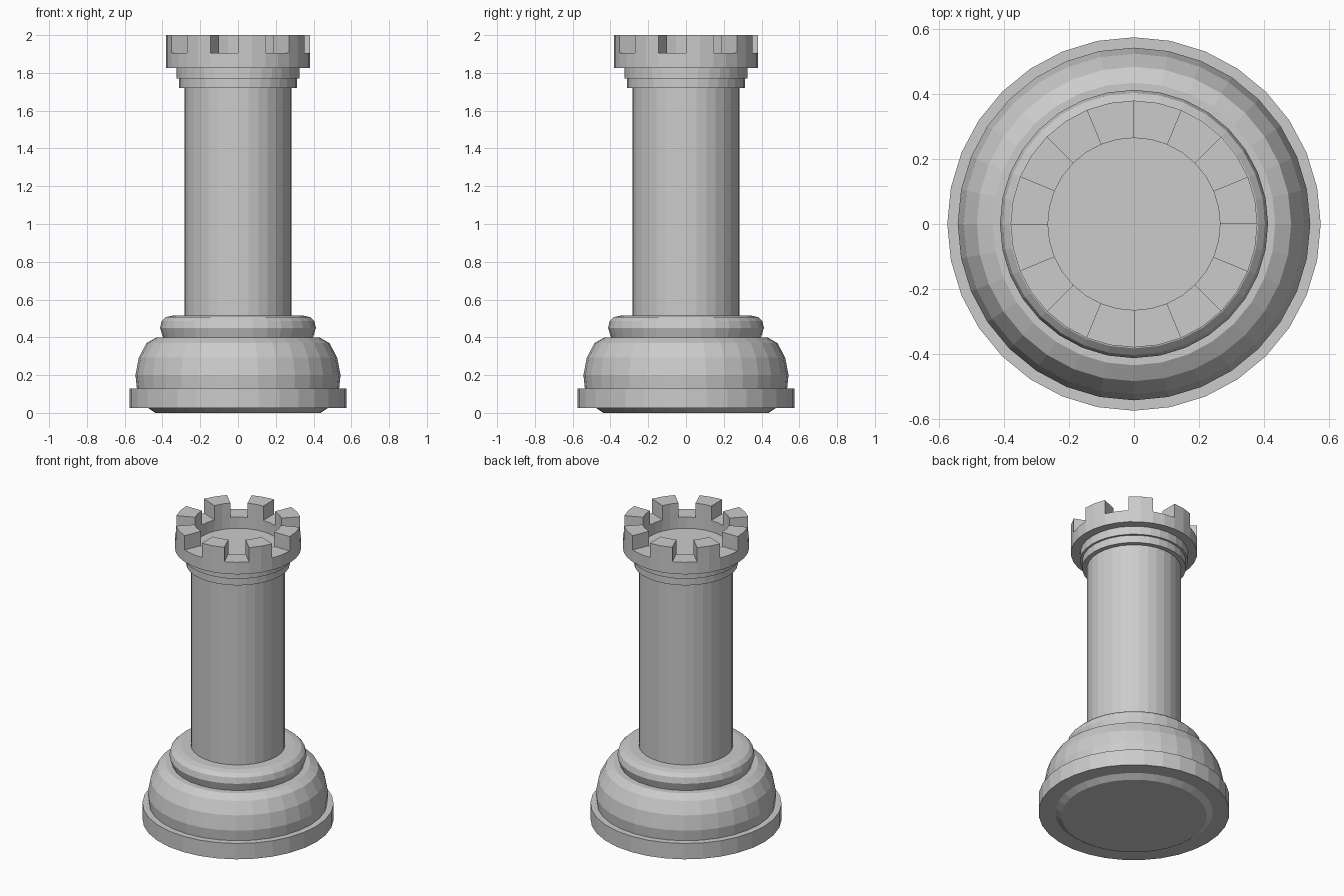
import bpy, bmesh, math

if "Cube" in bpy.data.objects:
    bpy.data.objects.remove(bpy.data.objects["Cube"])

SEG = 32

stone = bpy.data.materials.new("light_grey")
stone.diffuse_color = (0.6, 0.6, 0.6, 1)
stone.use_nodes = True
stone.node_tree.nodes["Principled BSDF"].inputs["Base Color"].default_value = stone.diffuse_color


def finish(name, bm):
    bmesh.ops.recalc_face_normals(bm, faces=bm.faces[:])
    me = bpy.data.meshes.new(name)
    bm.to_mesh(me)
    bm.free()
    me.materials.append(stone)
    ob = bpy.data.objects.new(name, me)
    bpy.context.collection.objects.link(ob)
    return ob


def lathe(profile):
    """Revolve (radius, z) points, capping both ends with flat discs."""
    bm = bmesh.new()
    rings = [[bm.verts.new((r * math.cos(2 * math.pi * i / SEG),
                            r * math.sin(2 * math.pi * i / SEG), z))
              for i in range(SEG)] for r, z in profile]
    for a, b in zip(rings, rings[1:]):
        for i in range(SEG):
            j = (i + 1) % SEG
            bm.faces.new((a[i], a[j], b[j], b[i]))
    bm.faces.new(rings[0][::-1])
    bm.faces.new(rings[-1])
    return bm


# Foot disc with felt bevel underneath
finish("foot", lathe([(0.437, 0), (0.475, 0.025), (0.575, 0.025), (0.575, 0.13), (0.5, 0.13)]))

# Bulging base
finish("base_bulge", lathe([(0.535, 0.125), (0.543, 0.2), (0.525, 0.293),
                            (0.484, 0.37), (0.435, 0.398)]))

# Rounded ring above the base
finish("base_ring", lathe([(0.395, 0.395), (0.413, 0.45), (0.404, 0.487),
                           (0.383, 0.507), (0.345, 0.515)]))

# Column shaft
finish("shaft", lathe([(0.283, 0.505), (0.283, 1.725)]))

# Two stepped collars
finish("collar", lathe([(0.312, 1.72), (0.312, 1.77), (0.325, 1.77), (0.325, 1.826)]))

# Crown: hollow cup whose rim is raised in eight battlements
bm = lathe([(0.38, 1.825), (0.38, 1.905), (0.265, 1.905), (0.265, 1.83)])
bm.normal_update()
raised = []
for f in bm.faces:
    c = f.calc_center_median()
    if abs(c.z - 1.905) < 1e-4:
        angle = math.degrees(math.atan2(c.y, c.x)) % 360
        if int(angle // 22.5) % 2 == 0:
            raised.append(f)
ext = bmesh.ops.extrude_face_region(bm, geom=raised)
bmesh.ops.translate(bm, vec=(0, 0, 0.095),
                    verts=[v for v in ext["geom"] if isinstance(v, bmesh.types.BMVert)])
bmesh.ops.delete(bm, geom=[f for f in raised if f.is_valid], context='FACES_ONLY')
finish("crown", bm)
